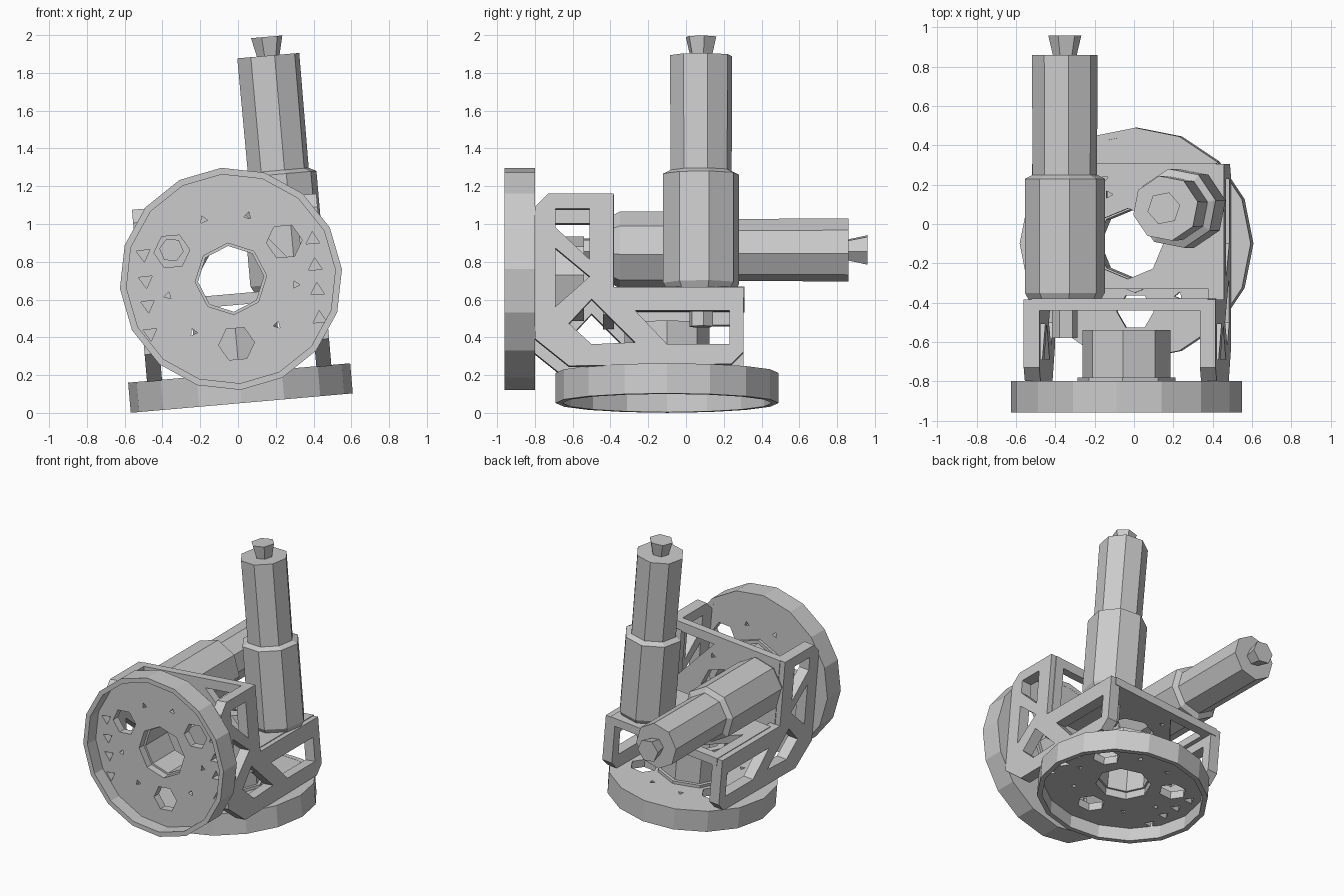
import bpy, bmesh
from math import cos, sin, pi, radians
from mathutils import Matrix, Vector

cube = bpy.data.objects.get("Cube")
if cube:
    bpy.data.objects.remove(cube, do_unlink=True)


def add_object(name, data, matrix):
    ob = bpy.data.objects.new(name, data)
    bpy.context.scene.collection.objects.link(ob)
    ob.matrix_world = matrix
    return ob


def ngon(radius, sides, center=(0, 0), phase=0.0):
    return [(center[0] + radius * cos(phase + 2 * pi * i / sides),
             center[1] + radius * sin(phase + 2 * pi * i / sides)) for i in range(sides)]


def plate(name, outlines, low, high, matrix):
    """Extrude an outline, with any further outlines as holes, from low to high."""
    curve = bpy.data.curves.new(name, 'CURVE')
    curve.dimensions = '2D'
    curve.fill_mode = 'BOTH'
    curve.extrude = (high - low) / 2
    for outline in outlines:
        spline = curve.splines.new('POLY')
        spline.points.add(len(outline) - 1)
        for point, (x, y) in zip(spline.points, outline):
            point.co = (x, y, 0, 1)
        spline.use_cyclic_u = True
    temp = add_object(name + "_curve", curve, Matrix())
    depsgraph = bpy.context.evaluated_depsgraph_get()
    mesh = bpy.data.meshes.new_from_object(temp.evaluated_get(depsgraph))
    bpy.data.objects.remove(temp, do_unlink=True)
    bpy.data.curves.remove(curve)
    bm = bmesh.new()
    bm.from_mesh(mesh)
    bmesh.ops.remove_doubles(bm, verts=bm.verts, dist=0.0005)
    bmesh.ops.translate(bm, verts=bm.verts, vec=(0, 0, (low + high) / 2))
    bmesh.ops.recalc_face_normals(bm, faces=bm.faces)
    bm.to_mesh(mesh)
    bm.free()
    mesh.shade_flat()
    return add_object(name, mesh, matrix)


def turned(name, profile, sides, center, matrix):
    """Closed faceted solid from (radius, height) steps."""
    bm = bmesh.new()
    rings = [[bm.verts.new((x, y, h)) for x, y in ngon(r, sides, center, 0.2)]
             for r, h in profile]
    for lower, upper in zip(rings, rings[1:]):
        for i in range(sides):
            j = (i + 1) % sides
            bm.faces.new((lower[i], lower[j], upper[j], upper[i]))
    bm.faces.new(rings[0][::-1])
    bm.faces.new(rings[-1])
    mesh = bpy.data.meshes.new(name)
    bm.to_mesh(mesh)
    bm.free()
    return add_object(name, mesh, matrix)


# Whole joint leans slightly sideways
lean = Matrix.Translation((0.02, 0, 0.052)) @ Matrix.Rotation(radians(-5), 4, 'Y')
base_frame = lean @ Matrix.Translation((0, -0.1, 0))
front_frame = lean @ Matrix.Translation((0, -0.96, 0.66)) @ Matrix(
    ((-1, 0, 0, 0), (0, 0, 1, 0), (0, 1, 0, 0), (0, 0, 0, 1)))
motor_center = (0.3, 0.18)


def drive_unit(prefix, frame):
    # Cupped wheel: rim and perforated web
    plate(prefix + "_wheel_rim", [ngon(0.59, 16), ngon(0.555, 16)], 0, 0.16, frame)
    holes = [ngon(0.19, 8)]
    for k in range(3):
        angle = radians(30 + 120 * k)
        holes.append(ngon(0.095, 6, (0.345 * cos(angle), 0.345 * sin(angle))))
        for offset in (-20, 20):
            a = radians(90 + 120 * k + offset)
            holes.append(ngon(0.022, 3, (0.345 * cos(a), 0.345 * sin(a)), a))
    for side in (-1, 1):
        for height in (0.17, 0.03, -0.1, -0.25):
            holes.append(ngon(0.042, 3, (0.45 * side, height), 0.5 * side))
    plate(prefix + "_wheel_web", [ngon(0.57, 16)] + holes, 0.1, 0.159, frame)

    # Hollow hub with a low flange
    plate(prefix + "_hub", [ngon(0.225, 8), ngon(0.175, 8)], 0.155, 0.42, frame)
    plate(prefix + "_hub_flange", [ngon(0.25, 8), ngon(0.19, 8)], 0.155, 0.18, frame)

    # Motor mounting plate
    border = [(-0.45, -0.23), (0.45, -0.23), (0.45, 0.41), (-0.45, 0.41)]
    window = [(-0.38, 0.34), (-0.1, 0.34), (-0.38, 0.0)]
    plate(prefix + "_mount_plate", [border, ngon(0.18, 8), window,
          ngon(0.022, 3, (-0.1, 0.25))], 0.52, 0.58, frame)

    # Stepped motor, end cap and pinion
    turned(prefix + "_motor", [(0.185, 0.575), (0.205, 0.61), (0.205, 1.19),
           (0.165, 1.21), (0.168, 1.82)], 8, motor_center, frame)
    turned(prefix + "_motor_encoder", [(0.06, 1.815), (0.085, 1.92)], 6,
           motor_center, frame)
    turned(prefix + "_pinion", [(0.065, 0.38), (0.065, 0.53)], 6, motor_center, frame)


drive_unit("base", base_frame)
drive_unit("front", front_frame)

# Windowed side panels tying the two drives together
outline = [(-0.8, 1.0), (-0.73, 1.07), (-0.385, 1.07), (-0.385, 0.575), (0.305, 0.575),
           (0.305, 0.23), (0.24, 0.165), (-0.62, 0.155), (-0.8, 0.3)]
windows = [
    [(-0.69, 0.99), (-0.51, 0.99), (-0.51, 0.72), (-0.69, 0.89)],
    [(-0.69, 0.78), (-0.69, 0.47), (-0.51, 0.63)],
    [(-0.62, 0.38), (-0.5, 0.51), (-0.27, 0.28), (-0.5, 0.27)],
    [(-0.1, 0.27), (0.23, 0.27), (0.23, 0.45), (-0.27, 0.45)],
]
side_frame = lean @ Matrix(((0, 0, 1, 0), (1, 0, 0, 0), (0, 1, 0, 0), (0, 0, 0, 1)))
for name, low in (("left", 0.41), ("right", -0.49)):
    plate(name + "_side_panel", [outline] + windows, low, low + 0.08, side_frame)
